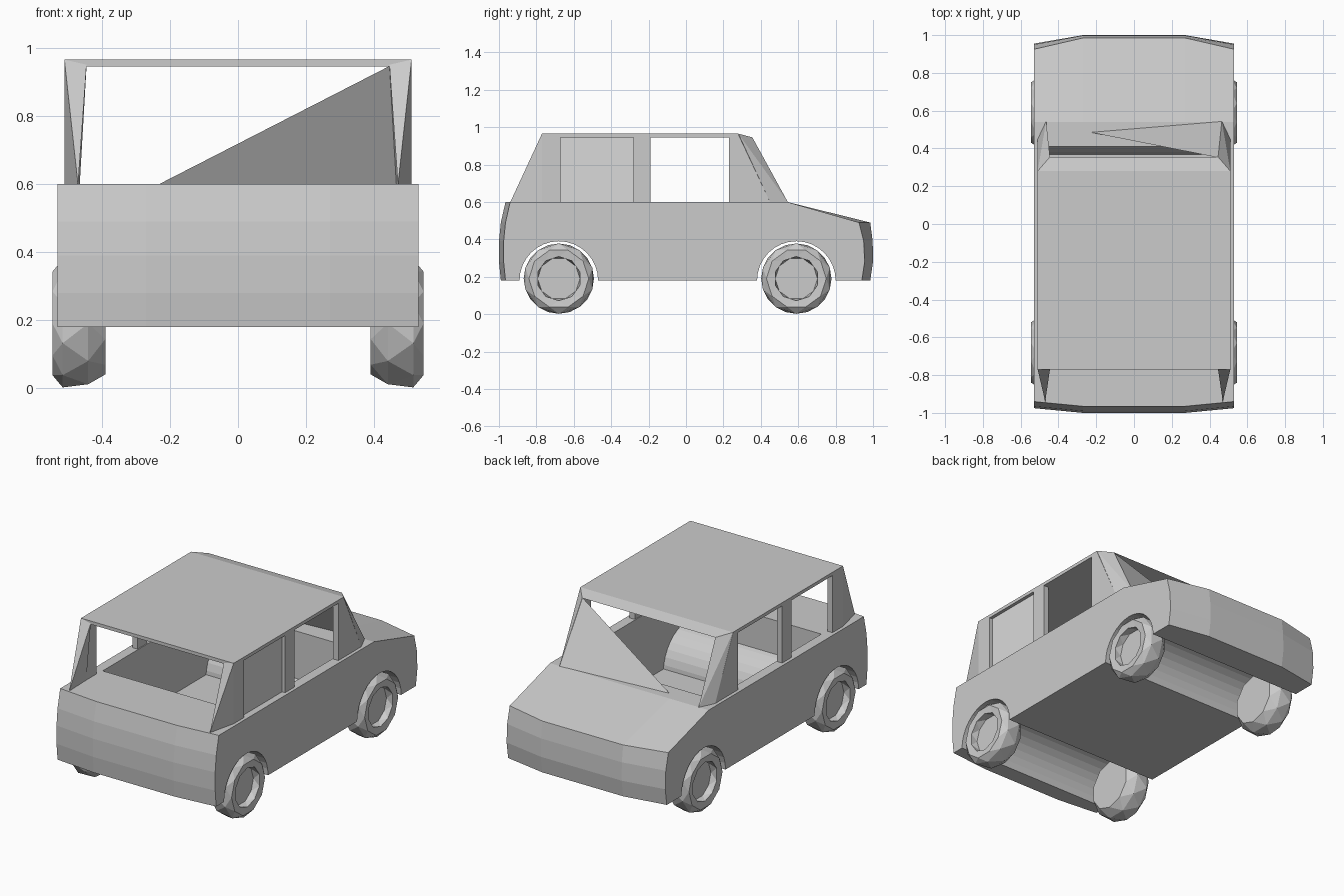
import bpy
import bmesh
import math
from mathutils import Matrix, Vector

old = bpy.data.objects.get("Cube")
if old:
    bpy.data.objects.remove(old, do_unlink=True)


def material(name, value):
    m = bpy.data.materials.new(name)
    m.use_nodes = True
    colour = (value, value, value, 1)
    m.diffuse_color = colour
    m.node_tree.nodes["Principled BSDF"].inputs["Base Color"].default_value = colour
    return m


GREY = material("body grey", 0.6)
GLASS = material("window light grey", 0.7)


def finish(name, bm, mat=GREY):
    bmesh.ops.recalc_face_normals(bm, faces=bm.faces)
    mesh = bpy.data.meshes.new(name)
    bm.to_mesh(mesh)
    bm.free()
    mesh.materials.append(mat)
    obj = bpy.data.objects.new(name, mesh)
    bpy.context.collection.objects.link(obj)
    return obj


def hull(name, points, mat=GREY):
    bm = bmesh.new()
    for p in points:
        bm.verts.new(p)
    res = bmesh.ops.convex_hull(bm, input=bm.verts)
    loose = [v for v in bm.verts if not v.link_faces]
    bmesh.ops.delete(bm, geom=loose, context='VERTS')
    bmesh.ops.dissolve_limit(bm, angle_limit=0.01, verts=bm.verts, edges=bm.edges)
    return finish(name, bm, mat)


def box(name, x, y, z, mat=GREY):
    return hull(name, [(a, b, c) for a in x for b in y for c in z], mat)


def pair(name, points):
    for side, s in (("left", 1), ("right", -1)):
        hull(f"{side}_{name}", [(s * x, y, z) for x, y, z in points])


def bar(y, radius, width):
    bm = bmesh.new()
    spin = Matrix.Translation((0, y, 0.18)) @ Matrix.Rotation(math.pi / 2, 4, 'Y')
    bmesh.ops.create_cone(bm, cap_ends=True, segments=32, radius1=radius,
                          radius2=radius, depth=width, matrix=spin)
    return finish("arch_cutter", bm)


def cut(obj, cutter):
    cutter.hide_render = True
    mod = obj.modifiers.new("cut", 'BOOLEAN')
    mod.operation = 'DIFFERENCE'
    mod.solver = 'EXACT'
    mod.object = cutter
    bpy.context.view_layer.objects.active = obj
    bpy.ops.object.modifier_apply(modifier=mod.name)
    bpy.data.objects.remove(cutter, do_unlink=True)


# Lower body: side outline lofted across the width, with rounded-off ends
HEIGHTS = (0.18, 0.28, 0.39, 0.49, 0.6, 0.6, 0.49, 0.39, 0.28, 0.18)
MIDDLE = (-0.99, -1, -1, -0.99, -0.965, 0.54, 0.985, 0.998, 1, 0.985)
CORNER = (-0.965, -0.975, -0.975, -0.965, -0.94, 0.54, 0.925, 0.95, 0.955, 0.94)
bm = bmesh.new()
rings = [[bm.verts.new((x, y, z)) for y, z in zip(ys, HEIGHTS)]
         for x, ys in ((-0.53, CORNER), (-0.27, MIDDLE), (0.27, MIDDLE), (0.53, CORNER))]
for a, b in zip(rings, rings[1:]):
    for i in range(len(a)):
        j = (i + 1) % len(a)
        bm.faces.new((a[i], a[j], b[j], b[i]))
bm.faces.new(rings[0])
bm.faces.new(rings[-1])
body = finish("body", bm)

# Open cabin well with humps over the axle tunnels
AXLES = (-0.68, 0.59)
well = box("cabin_cutter", (-0.47, 0.47), (-0.62, 0.41), (0.2, 0.7))
for y in AXLES:
    cut(well, bar(y, 0.225, 1.4))
cut(body, well)
for y in AXLES:
    cut(body, bar(y, 0.21, 1.2))

# Roof slab and sloping windscreen header
box("roof", (-0.51, 0.51), (-0.77, 0.28), (0.945, 0.965))
hull("windscreen_header", [(s * x, y, z) for s in (-1, 1) for x, y, z in (
    (0.51, 0.28, 0.965), (0.445, 0.355, 0.945), (0.51, 0.28, 0.945))])

# Side pillars, mirrored
LOW, TOP = 0.598, 0.95
for name, y0, y1 in (("rear_post", -0.77, -0.67), ("middle_post", -0.28, -0.19)):
    pair(name, [(x, y, z) for x in (0.475, 0.51) for y in (y0, y1) for z in (LOW, TOP)])
pair("front_post", [(x, y, z) for x in (0.475, 0.51)
                    for y, z in ((0.23, LOW), (0.23, TOP), (0.28, 0.96), (0.45, LOW))])
pair("windscreen_pillar", [(0.51, 0.28, 0.965), (0.51, 0.45, LOW), (0.445, 0.355, 0.945),
                           (0.465, 0.545, LOW), (0.475, 0.28, 0.945), (0.475, 0.45, LOW)])
pair("tail_pillar", [(0.51, -0.77, 0.965), (0.445, -0.77, 0.95), (0.51, -0.77, LOW),
                     (0.475, -0.77, LOW), (0.47, -0.94, LOW)])

# Single rear side pane and the triangular windscreen pane
box("left_rear_window", (0.485, 0.49), (-0.675, -0.275), (LOW, TOP), GLASS)
bm = bmesh.new()
bm.faces.new([bm.verts.new(p) for p in
              ((0.445, 0.352, 0.946), (0.465, 0.543, 0.6), (-0.23, 0.485, 0.6))])
finish("windscreen_pane", bm)

# Faceted wheels: rings turned by half a step and joined with triangles
SEGMENTS = 10
PROFILE = ((0.113, 0.5), (0.118, 0.54), (0.16, 0.545), (0.188, 0.515),
           (0.188, 0.44), (0.15, 0.39))


def wheel(name, side, y):
    bm = bmesh.new()
    loops = []
    for k, (r, x) in enumerate(PROFILE):
        angles = [2 * math.pi * (i + k % 2 / 2) / SEGMENTS for i in range(SEGMENTS)]
        loops.append([bm.verts.new((side * x, y + r * math.cos(t), 0.19 + r * math.sin(t)))
                      for t in angles])
    for k, (a, b) in enumerate(zip(loops, loops[1:])):
        for i in range(SEGMENTS):
            j = (i + 1) % SEGMENTS
            if k % 2:
                bm.faces.new((a[i], a[j], b[j]))
                bm.faces.new((a[i], b[j], b[i]))
            else:
                bm.faces.new((a[i], a[j], b[i]))
                bm.faces.new((a[j], b[j], b[i]))
    bm.faces.new(loops[0])
    bm.faces.new(loops[-1])
    finish(name, bm)


for end, y in zip(("rear", "front"), AXLES):
    wheel(f"left_{end}_wheel", 1, y)
    wheel(f"right_{end}_wheel", -1, y)
